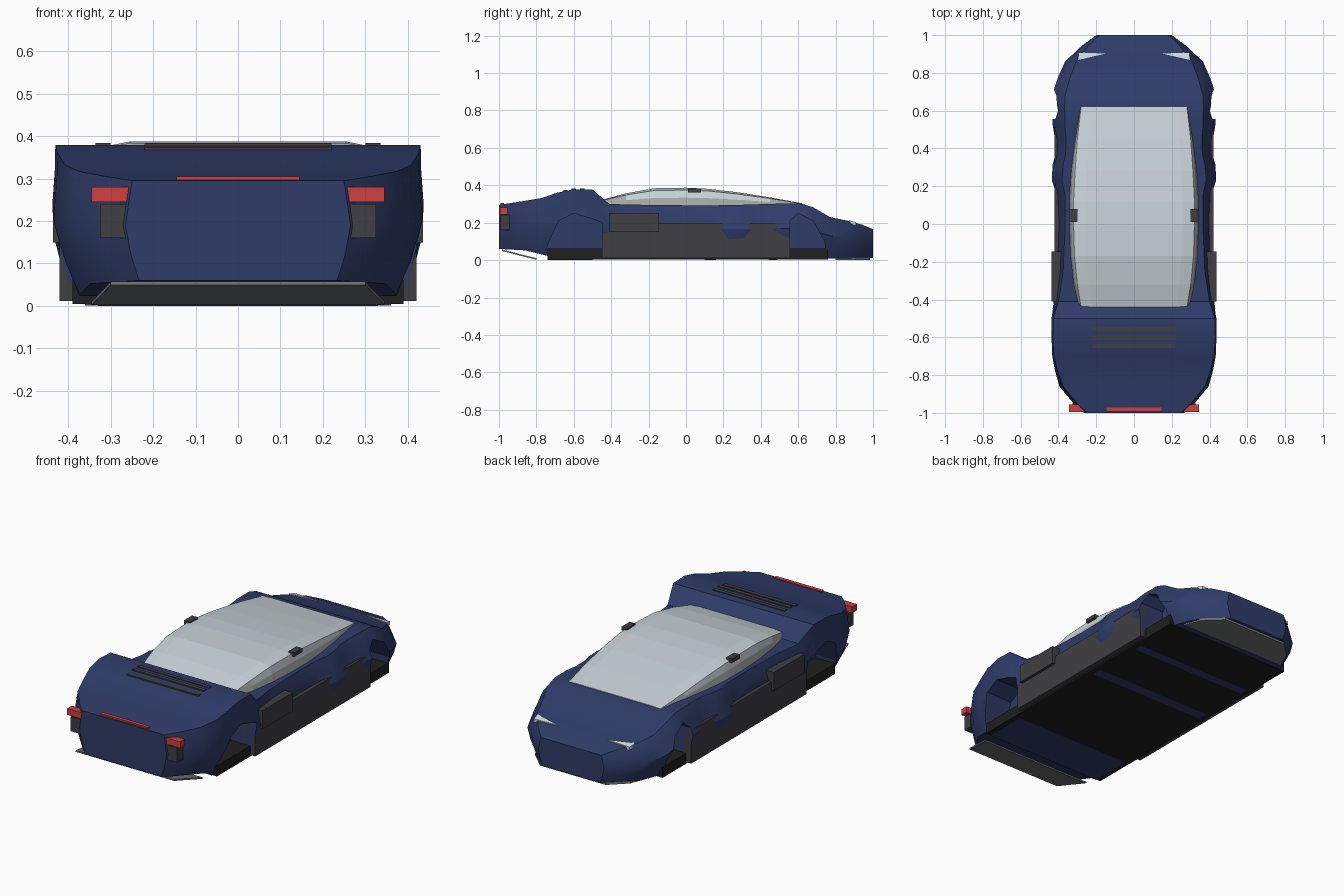
import bpy, bmesh


def material(name, r, g, b):
    m = bpy.data.materials.new(name)
    m.diffuse_color = (r, g, b, 1)
    return m


BLUE = material("navy paint", 0.028, 0.045, 0.14)
GLASS = material("pale glass", 0.58, 0.65, 0.69)
SIDE = material("side window grey", 0.36, 0.39, 0.38)
DARK = material("dark grey trim", 0.05, 0.05, 0.055)
BLACK = material("black underside", 0.014, 0.014, 0.014)
RED = material("red lamp", 0.62, 0.05, 0.055)
GREY = material("diffuser grey", 0.17, 0.19, 0.19)
LAMP = material("headlamp white", 0.65, 0.72, 0.75)


def loft(name, rings, mat, smooth=False):
    """Skin a row of equal-length closed rings and cap both ends."""
    bm = bmesh.new()
    rows = [[bm.verts.new(p) for p in ring] for ring in rings]
    n = len(rows[0])
    for a, b in zip(rows, rows[1:]):
        for i in range(n):
            j = (i + 1) % n
            bm.faces.new((a[i], a[j], b[j], b[i]))
    bm.faces.new(rows[0])
    bm.faces.new(rows[-1][::-1])
    bmesh.ops.recalc_face_normals(bm, faces=bm.faces[:])
    me = bpy.data.meshes.new(name)
    bm.to_mesh(me)
    bm.free()
    ob = bpy.data.objects.new(name, me)
    bpy.context.collection.objects.link(ob)
    me.materials.append(mat)
    if smooth:
        activate(ob)
        bpy.ops.object.shade_smooth_by_angle(angle=0.5)
    return ob


def activate(ob):
    bpy.ops.object.select_all(action='DESELECT')
    ob.select_set(True)
    bpy.context.view_layer.objects.active = ob


def prism(name, yz, x0, x1, mat):
    return loft(name, [[(x, y, z) for y, z in yz] for x in (x0, x1)], mat)


def box(name, x, y, z, mat):
    yz = [(y[0], z[0]), (y[1], z[0]), (y[1], z[1]), (y[0], z[1])]
    return prism(name, yz, x[0], x[1], mat)


def pair(name, x, y, z, mat):
    box(name + "_right", x, y, z, mat)
    box(name + "_left", (-x[1], -x[0]), y, z, mat)


def mirrored(half):
    """Close a half section (bottom to top, x > 0) across x = 0."""
    return half + [(-x, y, z) for x, y, z in reversed(half)]


# body shell: y, half width, bottom z, shoulder z, shoulder width ratio
STATIONS = [
    (-1.00, 0.265, 0.060, 0.295, 0.94), (-0.95, 0.320, 0.057, 0.303, 0.94),
    (-0.86, 0.395, 0.052, 0.317, 0.95), (-0.77, 0.420, 0.030, 0.332, 0.97),
    (-0.69, 0.434, 0.010, 0.360, 0.98), (-0.60, 0.439, 0.008, 0.379, 0.98),
    (-0.50, 0.437, 0.008, 0.377, 0.98), (-0.41, 0.425, 0.008, 0.300, 0.94),
    (-0.25, 0.412, 0.008, 0.296, 0.91), (0.00, 0.405, 0.008, 0.293, 0.90),
    (0.16, 0.412, 0.008, 0.293, 0.89), (0.23, 0.434, 0.008, 0.294, 0.88),
    (0.31, 0.432, 0.008, 0.296, 0.87), (0.37, 0.416, 0.008, 0.298, 0.87),
    (0.45, 0.418, 0.008, 0.300, 0.86), (0.52, 0.430, 0.008, 0.303, 0.85),
    (0.62, 0.437, 0.008, 0.301, 0.84), (0.68, 0.435, 0.008, 0.282, 0.84),
    (0.77, 0.405, 0.008, 0.230, 0.84), (0.86, 0.365, 0.008, 0.211, 0.84),
    (0.94, 0.280, 0.010, 0.190, 0.87), (1.00, 0.200, 0.012, 0.165, 0.92),
]
rings = []
for y, w, zb, zt, s in STATIONS:
    h = zt - zb
    rings.append(mirrored([
        (0.88 * w, y, zb), (0.95 * w, y, zb + 0.25 * h), (w, y, zb + 0.55 * h),
        ((0.985 + s) / 2 * w, y, zb + 0.85 * h), (s * w, y, zt), (0.45 * w, y, zt)]))
body = loft("body_shell", rings, BLUE, smooth=True)

# wheel arches cut from the body
REAR = [(-0.76, -0.05), (-0.74, 0.08), (-0.68, 0.21), (-0.60, 0.25),
        (-0.50, 0.22), (-0.45, 0.20), (-0.45, -0.05)]
FRONT = [(0.555, -0.05), (0.555, 0.21), (0.60, 0.25), (0.68, 0.21),
         (0.74, 0.10), (0.76, -0.05)]
for shape in (REAR, FRONT):
    for side in (1, -1):
        cutter = prism("arch_cutter", shape, side * 0.27, side * 0.6, BLUE)
        cutter.hide_render = True
        mod = body.modifiers.new("arch", 'BOOLEAN')
        mod.operation = 'DIFFERENCE'
        mod.solver = 'EXACT'
        mod.object = cutter
        activate(body)
        bpy.ops.object.modifier_apply(modifier=mod.name)
        bpy.data.objects.remove(cutter, do_unlink=True)

# canopy: y, base half width, top half width, roof z
CANOPY = [
    (-0.44, 0.300, 0.280, 0.325), (-0.32, 0.322, 0.300, 0.357),
    (-0.17, 0.338, 0.315, 0.384), (0.00, 0.345, 0.320, 0.387),
    (0.12, 0.345, 0.320, 0.381), (0.28, 0.335, 0.312, 0.362),
    (0.45, 0.315, 0.300, 0.335), (0.62, 0.290, 0.280, 0.304),
]
rings = []
for y, wb, wt, zt in CANOPY:
    zm = 0.29 + (zt - 0.29) * 0.45
    rings.append(mirrored([
        (wb, y, 0.285), (wb * 0.45 + wt * 0.55, y, zm),
        (wt, y, zt - (zt - 0.29) * 0.13), (0.8 * wt, y, zt)]))
canopy = loft("canopy_glass", rings, GLASS)
canopy.data.materials.append(SIDE)
for f in canopy.data.polygons:  # lower band of the side windows
    if abs(f.normal.x) > 0.8 and f.center.z < 0.325:
        f.material_index = 1

# side skirts, intakes and mirrors
pair("side_skirt", (0.34, 0.420), (-0.45, 0.555), (0.012, 0.195), DARK)
pair("side_intake", (0.38, 0.436), (-0.41, -0.145), (0.15, 0.252), DARK)
pair("mirror", (0.30, 0.336), (0.01, 0.08), (0.362, 0.384), DARK)

# engine cover slats
for i, (y, top) in enumerate([(-0.555, 0.382), (-0.60, 0.383), (-0.645, 0.374)]):
    box(f"engine_slat_{i + 1}", (-0.22, 0.22), (y - 0.011, y + 0.011), (0.345, top), DARK)

# tail lamps, vents and light strip
pair("tail_lamp", (0.255, 0.345), (-0.995, -0.955), (0.245, 0.280), RED)
pair("tail_vent", (0.255, 0.325), (-0.995, -0.945), (0.16, 0.24), DARK)
box("light_strip", (-0.145, 0.145), (-0.992, -0.972), (0.285, 0.305), RED)

# slim tapering headlamps
for side, label in ((1, "right"), (-1, "left")):
    tri = [(0.298, 0.868), (0.292, 0.908), (0.15, 0.902)]
    loft("headlamp_" + label,
         [[(side * x, y, z + (0.89 - y) * 0.25) for x, y in tri] for z in (0.19, 0.208)], LAMP)

# underside: pan, painted cross bars, rear diffuser, front lip
box("floor_pan", (-0.39, 0.39), (-0.74, 0.76), (0.004, 0.062), BLACK)
for i, (y0, y1) in enumerate([(-0.74, -0.5), (0.10, 0.16), (0.44, 0.49)]):
    box(f"floor_bar_{i + 1}", (-0.36, 0.36), (y0, y1), (0.001, 0.008), BLUE)
loft("rear_diffuser", [
    [(-w, y, z), (w, y, z), (w, y, z + 0.008), (-w, y, z + 0.008)]
    for w, y, z in ((0.30, -0.985, 0.049), (0.345, -0.80, 0.002))], GREY)
loft("front_lip", [
    [(-w, y, 0.0), (w, y, 0.0), (w, y, 0.012), (-w, y, 0.012)]
    for w, y in ((0.33, 0.80), (0.29, 0.90), (0.20, 0.985))], GREY)
